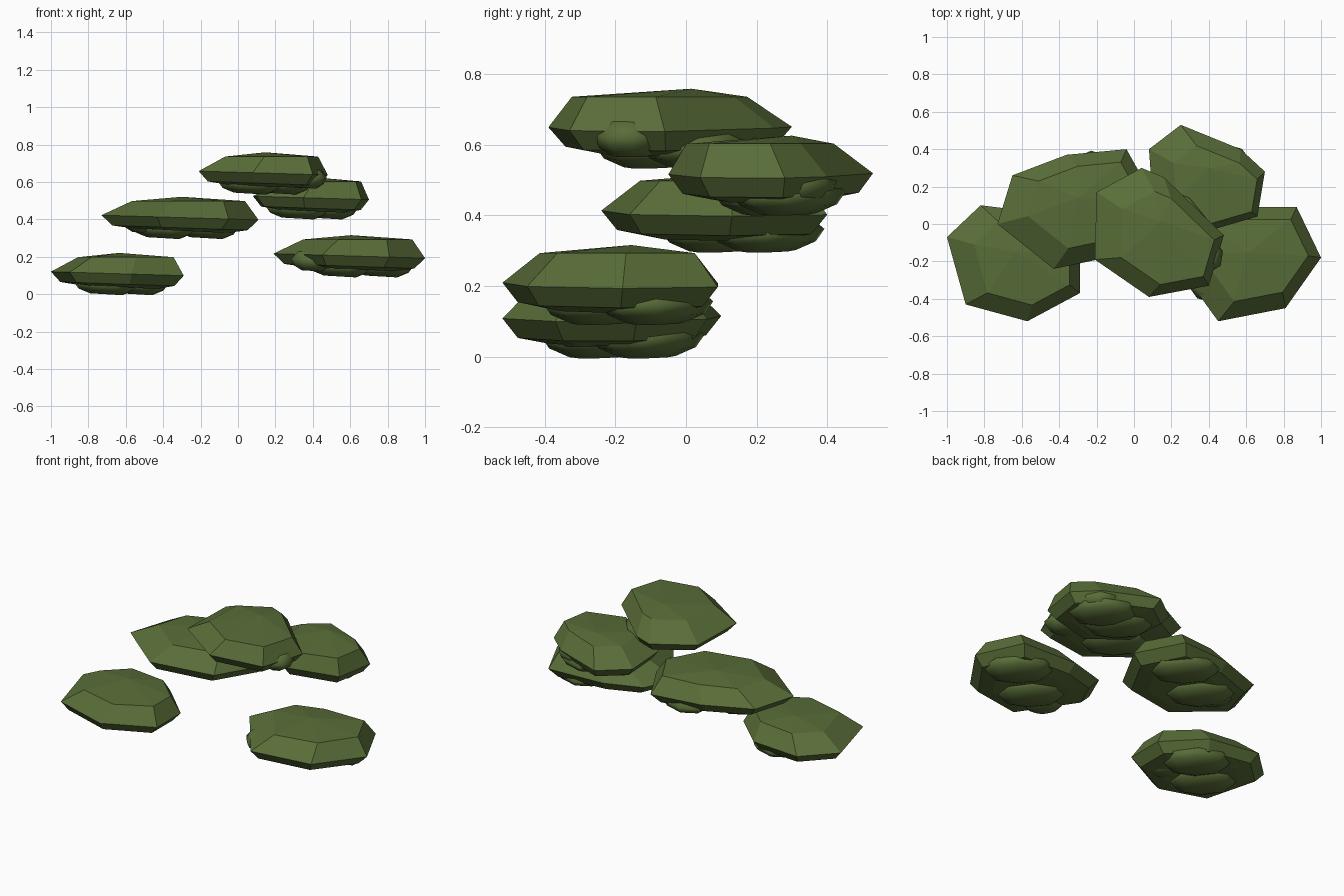
import bpy, bmesh, math
from mathutils import Vector

if "Cube" in bpy.data.objects:
    bpy.data.objects.remove(bpy.data.objects["Cube"])

leaf = bpy.data.materials.new("leaf_green")
leaf.use_nodes = True
leaf.diffuse_color = (0.1, 0.155, 0.04, 1)
leaf.node_tree.nodes["Principled BSDF"].inputs["Base Color"].default_value = leaf.diffuse_color


def gem(name, outline, rim, levels, shift, peak_shift, smooth=False):
    """Faceted lens: rings scaled from one outline, closed below and peaked above."""
    bm = bmesh.new()
    cx = (min(p[0] for p in outline) + max(p[0] for p in outline)) / 2
    cy = (min(p[1] for p in outline) + max(p[1] for p in outline)) / 2
    n = len(outline)
    rings = []
    for scale, dz, slide in levels:
        rings.append([bm.verts.new((cx + (x - cx) * scale + shift[0] * slide,
                                    cy + (y - cy) * scale + shift[1] * slide,
                                    rim + dz - 0.03 * (x - cx) * (1 - slide)))
                      for x, y in outline])
    for low, high in zip(rings, rings[1:]):
        for i in range(n):
            j = (i + 1) % n
            bm.faces.new((low[i], low[j], high[j], high[i]))
    bm.faces.new(rings[0])
    # Raised crown
    peak = bm.verts.new((cx + peak_shift[0], cy + peak_shift[1], rim + levels[-1][1] * 1.26))
    for i in range(n):
        bm.faces.new((rings[-1][i], rings[-1][(i + 1) % n], peak))
    bmesh.ops.recalc_face_normals(bm, faces=bm.faces)
    for f in bm.faces:
        f.smooth = smooth
    mesh = bpy.data.meshes.new(name)
    bm.to_mesh(mesh)
    bm.free()
    mesh.materials.append(leaf)
    obj = bpy.data.objects.new(name, mesh)
    bpy.context.collection.objects.link(obj)
    return Vector((cx, cy))


def oval(center, long, short, turn, sides=8):
    pts = []
    for i in range(sides):
        a = math.tau * i / sides
        u, v = long * math.cos(a), short * math.sin(a)
        pts.append((center.x + u * math.cos(turn) - v * math.sin(turn),
                    center.y + u * math.sin(turn) + v * math.cos(turn)))
    return pts


# Ring levels: scale, height from the rim, share of the sideways shift
CANOPY = [(0.6, -0.07, 0), (0.86, -0.055, 0), (1, 0, 0), (0.72, 0.088, 1)]
TUFT = [(0.5, -0.06, 0), (0.85, -0.035, 0), (1, 0, 0), (0.7, 0.04, 0)]

# Each clump: outline, rim height, y shift of the crown, offsets of the tufts beneath
clumps = {
    "low_right": ([(-1, -.07), (-.82, .10), (-.5, .06), (-.29, -.14), (-.29, -.37),
                   (-.57, -.52), (-.9, -.43)], 0.11, 0,
                  [(.1, .1), (-.06, -.04), (.17, -.08)]),
    "middle_right": ([(-.73, 0), (-.65, .26), (-.36, .37), (-.04, .40), (.11, .13),
                      (-.05, -.16), (-.43, -.24)], 0.41, 0.02,
                     [(.14, .15), (-.09, .01), (-.2, 0)]),
    "low_left": ([(.87, .09), (1, -.18), (.81, -.45), (.45, -.52), (.19, -.16),
                  (.27, .02), (.5, .09)], 0.205, 0.02,
                 [(.17, .13), (-.05, -.03), (-.2, -.1)]),
    "back_left": ([(.08, .40), (.25, .53), (.57, .40), (.70, .28), (.66, .04),
                   (.35, -.05), (.1, .12)], 0.515, -0.03,
                  [(.08, .05), (-.07, 0), (.13, .08)]),
    "top": ([(-.2, .17), (.04, .30), (.16, .25), (.48, -.06), (.40, -.33),
             (.08, -.39), (-.21, -.19)], 0.648, -0.03,
            [(.09, .08), (-.07, -.05), (.23, -.11)]),
}

for label, (outline, rim, lean, offsets) in clumps.items():
    mid = gem(label + "_canopy", outline, rim, CANOPY, (0.045, lean), (0.01, 0.06))
    for k, off in enumerate(offsets):
        small = k == 2
        spot = mid + Vector(off)
        shape = oval(spot, 0.12 if small else 0.2, 0.10 if small else 0.14, math.radians(145))
        gem(f"{label}_tuft_{k + 1}", shape, rim - (0.02 if small else 0.05), TUFT,
            (0, 0), (0, 0), True)
